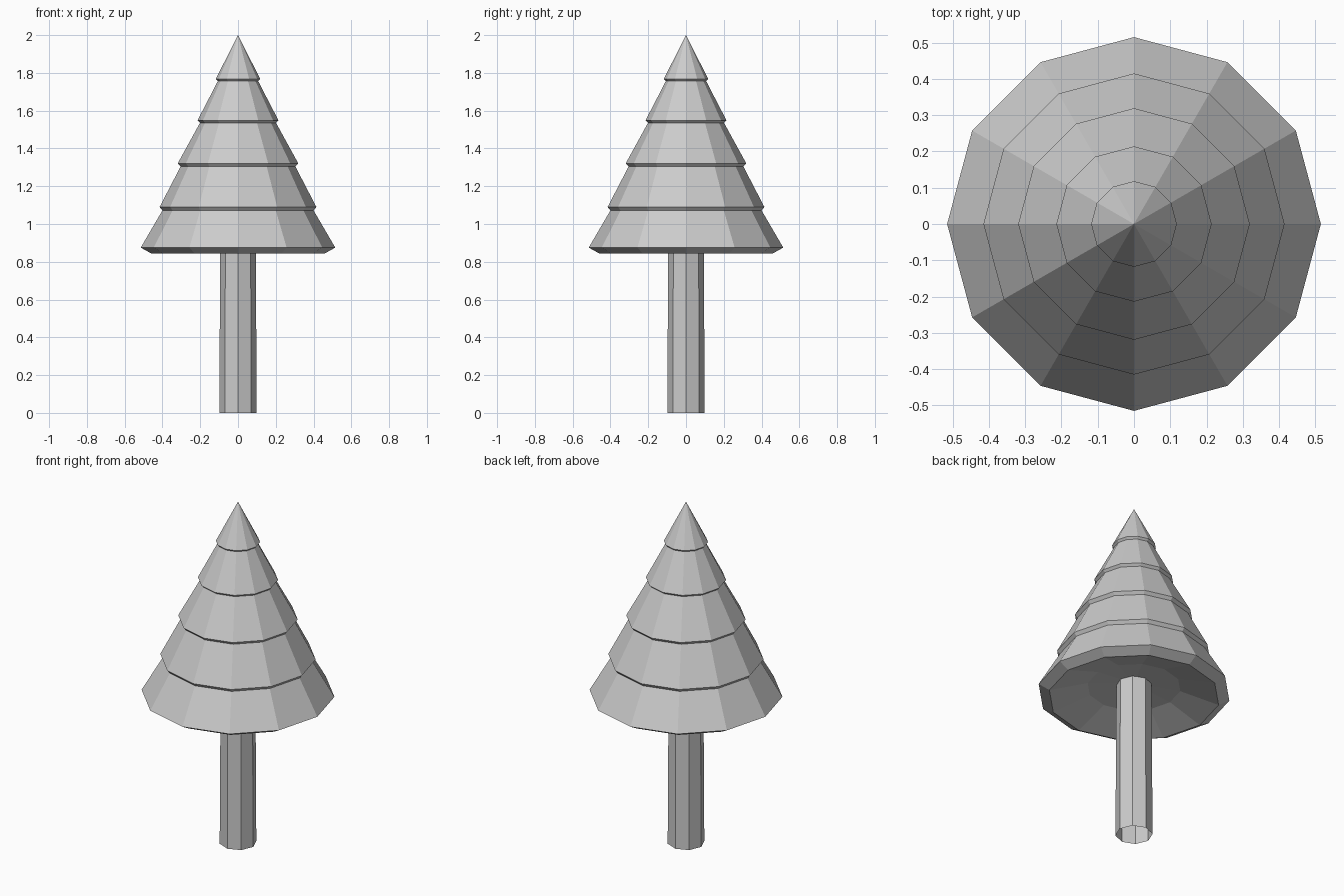
import bpy, bmesh
from math import cos, sin, pi

if "Cube" in bpy.data.objects:
    bpy.data.objects.remove(bpy.data.objects["Cube"])


def lathe(name, profile, sides):
    """Revolve an (r, z) profile around z with flat faces; r = 0 becomes a pole."""
    bm = bmesh.new()
    rings = []
    for r, z in profile:
        if r == 0:
            rings.append([bm.verts.new((0, 0, z))])
        else:
            rings.append([bm.verts.new((r * cos(2 * pi * i / sides),
                                        r * sin(2 * pi * i / sides), z))
                          for i in range(sides)])
    for a, b in zip(rings, rings[1:]):
        for i in range(sides):
            j = (i + 1) % sides
            if len(a) == 1:
                bm.faces.new((a[0], b[j], b[i]))
            elif len(b) == 1:
                bm.faces.new((a[i], a[j], b[0]))
            else:
                bm.faces.new((a[i], a[j], b[j], b[i]))
    bmesh.ops.recalc_face_normals(bm, faces=bm.faces)
    mesh = bpy.data.meshes.new(name)
    bm.to_mesh(mesh)
    bm.free()
    ob = bpy.data.objects.new(name, mesh)
    bpy.context.collection.objects.link(ob)
    return ob


# Trunk: open eight-sided tube with a slight taper
lathe("trunk", [(0.099, 0), (0.094, 0.93)], 8)

# Foliage: hollowed underside, then tiers with a small bevelled lip, up to the tip
foliage = [(0, 0.93), (0.25, 0.907), (0.457, 0.843), (0.515, 0.875)]
lips = [(0.40, 1.072, 0.415, 1.09), (0.304, 1.304, 0.319, 1.321),
        (0.201, 1.536, 0.214, 1.549), (0.107, 1.756, 0.118, 1.767)]
for r0, z0, r1, z1 in lips:
    foliage += [(r0, z0), (r1, z1)]
foliage.append((0, 2.0))
lathe("foliage", foliage, 12)
